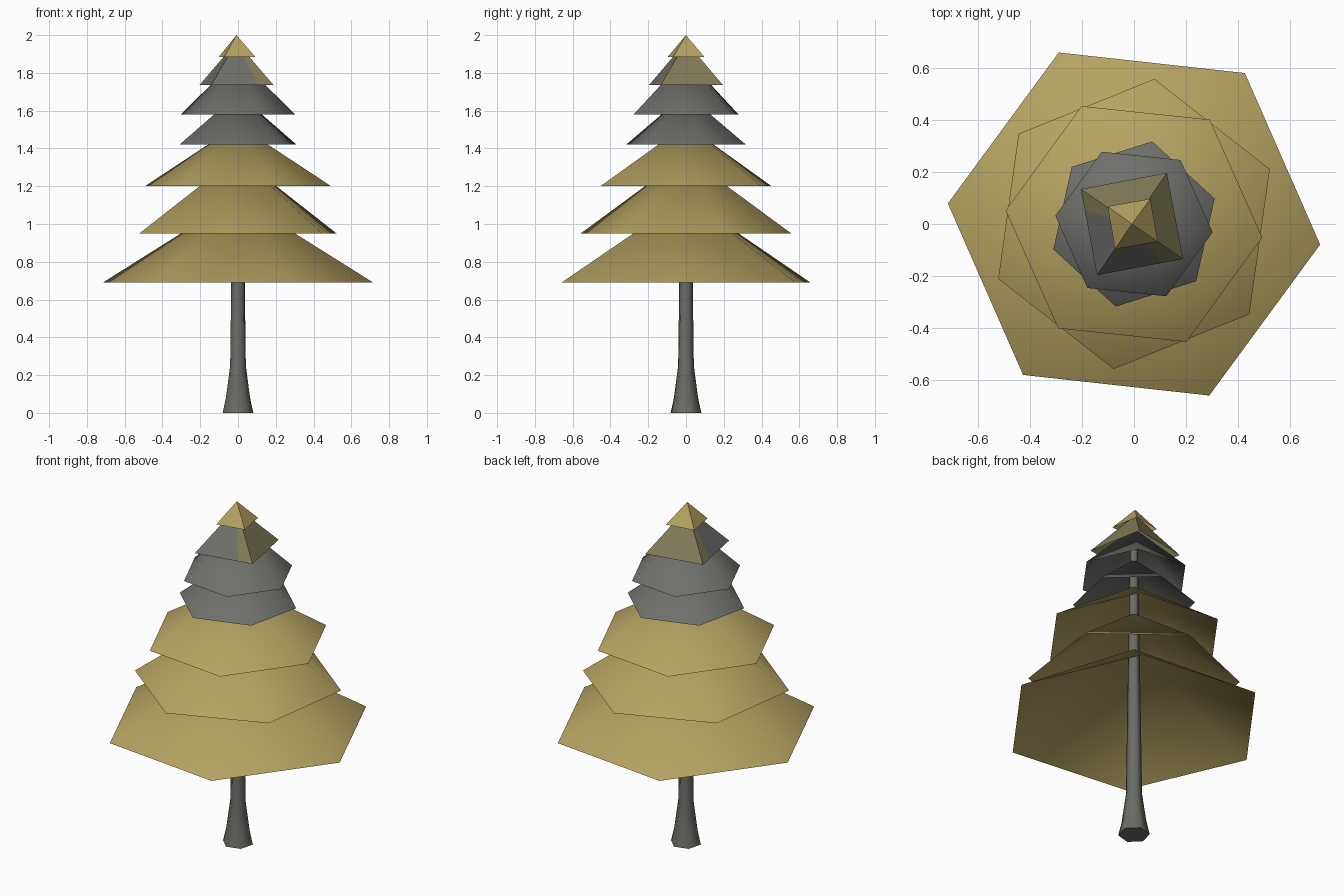
import bpy, math
from mathutils import Vector

if "Cube" in bpy.data.objects:
    bpy.data.objects.remove(bpy.data.objects["Cube"])


def material(name, rgb):
    m = bpy.data.materials.new(name)
    m.use_nodes = True
    m.diffuse_color = (*rgb, 1)
    bsdf = m.node_tree.nodes["Principled BSDF"]
    bsdf.inputs["Base Color"].default_value = (*rgb, 1)
    bsdf.inputs["Roughness"].default_value = 0.8
    return m


tan = material("tan", (0.46, 0.365, 0.12))
grey = material("grey", (0.16, 0.16, 0.15))
olive = material("olive", (0.215, 0.2, 0.095))
bark = material("bark", (0.145, 0.15, 0.13))


def ring(sides, radius, z, degrees, cx=0):
    angles = [math.radians(degrees) + math.tau * i / sides for i in range(sides)]
    return [Vector((cx + radius * math.cos(a), radius * math.sin(a), z)) for a in angles]


def add_mesh(name, verts, faces, mats, smooth_angle):
    mesh = bpy.data.meshes.new(name)
    mesh.from_pydata(verts, [], faces)
    for m in mats:
        mesh.materials.append(m)
    ob = bpy.data.objects.new(name, mesh)
    bpy.context.collection.objects.link(ob)
    bpy.ops.object.select_all(action="DESELECT")
    ob.select_set(True)
    bpy.context.view_layer.objects.active = ob
    bpy.ops.object.shade_smooth_by_angle(angle=math.radians(smooth_angle))
    return ob


def open_cone(name, rim, apex, mats):
    n = len(rim)
    faces = [(i, (i + 1) % n, n) for i in range(n)]
    return add_mesh(name, rim + [Vector(apex)], faces, mats, 50)


# Trunk: six-sided, flared foot, tapering up inside the branches
profile = [(0.084, 0), (0.066, 0.08), (0.043, 0.25), (0.037, 0.69), (0.02, 1.8)]
verts = [v for r, z in profile for v in ring(6, r, z, 15)]
faces = [(6 * k + i, 6 * k + (i + 1) % 6, 6 * k + 6 + (i + 1) % 6, 6 * k + 6 + i)
         for k in range(len(profile) - 1) for i in range(6)]
faces += [tuple(range(5, -1, -1)), tuple(range(len(verts) - 6, len(verts)))]
add_mesh("trunk", verts, faces, [bark], 65)

# Hexagonal branch tiers: radius, rim height, apex height, turn, colour
tiers = [
    (0.72, 0.69, 1.14, -6.3, tan),
    (0.563, 0.95, 1.36, 22, tan),
    (0.496, 1.2, 1.525, -6, tan),
    (0.325, 1.42, 1.69, 17.5, grey),
    (0.304, 1.58, 1.88, -6, grey),
]
for i, (radius, low, high, turn, mat) in enumerate(tiers):
    open_cone(f"branch_tier_{i + 1}", ring(6, radius, low, turn), (0, 0, high), [mat])

# Four-sided upper tier, with a grey patch around its front corner
a, b, c, d = ring(4, 0.238, 1.735, -34.3, -0.008)
rim = [a, b, c, c.lerp(d, 0.25), d, d.lerp(a, 0.75)]
upper = open_cone("upper_tier", rim, (-0.008, 0, 1.965), [olive, grey])
for i in (3, 4):
    upper.data.polygons[i].material_index = 1

# Tip
open_cone("tip", ring(4, 0.118, 1.885, -35, -0.005), (-0.008, 0, 2), [tan])
